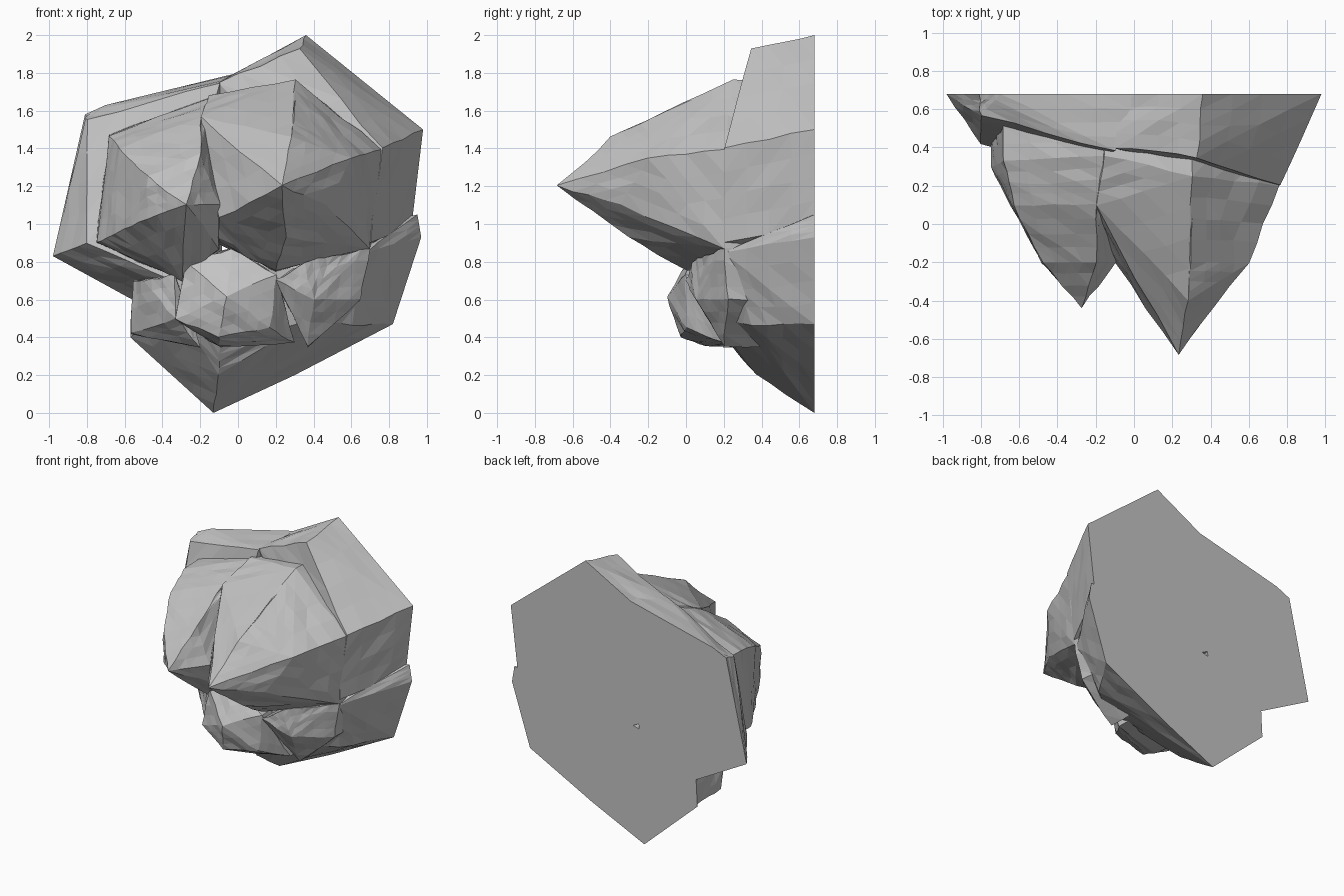
import bpy
import bmesh
import random
from mathutils import Vector

random.seed(4)
BACK = 0.68        # flat cut plane behind the rock
ROUGH = 0.006      # size of the small chipped facets

cube = bpy.data.objects.get("Cube")
if cube:
    bpy.data.objects.remove(cube, do_unlink=True)

# Single stone colour
stone = bpy.data.materials.new("grey_stone")
stone.use_nodes = True
grey = 0.55
tone = (grey, grey, grey, 1)
stone.diffuse_color = tone
shader = next(node for node in stone.node_tree.nodes if node.type == 'BSDF_PRINCIPLED')
shader.inputs["Base Color"].default_value = tone


def chip_surface(bm):
    """Break the flat sides into small facets, keeping corners and the back plane."""
    corners = set(bm.verts)
    bmesh.ops.subdivide_edges(bm, edges=bm.edges[:], cuts=3, use_grid_fill=True)
    bmesh.ops.triangulate(bm, faces=bm.faces[:])
    for vert in bm.verts:
        if vert not in corners and vert.co.y < BACK - ROUGH:
            vert.co += Vector([random.uniform(-ROUGH, ROUGH) for axis in "xyz"])


def rock_part(name, front, outline=()):
    """Convex block: front corners run straight back to the cut plane,
    where an optional outline (x, z) flares the block outwards."""
    bm = bmesh.new()
    for x, y, z in front:
        bm.verts.new((x, y, z))
        bm.verts.new((x, BACK, z))
    for x, z in outline:
        bm.verts.new((x, BACK, z))
    bmesh.ops.convex_hull(bm, input=bm.verts[:], use_existing_faces=False)
    buried = [vert for vert in bm.verts if not vert.link_faces]
    bmesh.ops.delete(bm, geom=buried, context='VERTS')
    chip_surface(bm)
    bmesh.ops.recalc_face_normals(bm, faces=bm.faces[:])

    mesh = bpy.data.meshes.new(name)
    bm.to_mesh(mesh)
    bm.free()
    mesh.materials.append(stone)
    part = bpy.data.objects.new(name, mesh)
    bpy.context.collection.objects.link(part)


# Tall upper slab against the back plane
rock_part("upper_slab",
          front=[(0.33, 0.35, 1.93), (0.76, 0.2, 1.4), (-0.1, 0.4, 1.75),
                 (0.7, 0.2, 0.9)],
          outline=[(0.36, 2), (0.98, 1.5), (0.92, 1), (0, 1.8), (-0.1, 0.9)])

# Main crystal corner with its long ridge
rock_part("main_crystal",
          front=[(0.3, 0.25, 1.76), (0.3, -0.2, 1.55), (0.28, -0.4, 1.46),
                 (0.23, -0.68, 1.2), (0.6, -0.2, 1.35), (0.76, 0.2, 1.4),
                 (0.47, -0.35, 1.1), (0.7, 0.2, 0.87), (0.2, 0, 0.75),
                 (0.25, -0.3, 0.93), (-0.1, 0, 0.9), (-0.1, -0.2, 1.03),
                 (0, -0.1, 1.4), (-0.2, 0.1, 1.57), (-0.15, 0.36, 1.68)])

# Left slab, with the left crystal stepping forward from it
rock_part("left_slab",
          front=[(-0.8, 0.57, 1.55), (-0.1, 0.38, 1.75), (-0.8, 0.42, 0.9),
                 (-0.35, 0.3, 0.7)],
          outline=[(-0.98, 0.83), (-0.81, 1.58), (-0.7, 1.63), (0, 1.8),
                   (-0.1, 0.7), (-0.56, 0.6)])
rock_part("left_crystal",
          front=[(-0.68, 0.33, 1.47), (-0.15, 0.36, 1.67), (-0.63, 0.1, 1.4),
                 (-0.2, 0.1, 1.57), (-0.48, -0.2, 1.25), (-0.2, -0.2, 1.37),
                 (-0.27, -0.44, 1.1), (-0.1, -0.2, 1.1), (-0.48, -0.2, 1.03),
                 (-0.65, 0.1, 0.95), (-0.75, 0.3, 0.9), (-0.3, 0.1, 0.7),
                 (-0.1, 0, 0.87)])

# Broad lower body, tapering to the foot
rock_part("lower_body",
          front=[(-0.1, 0.37, 0.2), (-0.1, 0.25, 0.35), (0.6, 0.35, 0.46),
                 (0.4, 0.15, 0.5), (0.68, 0.2, 0.85), (0.2, 0.1, 0.75),
                 (-0.1, 0.1, 0.85), (-0.35, 0.2, 0.6)],
          outline=[(0.97, 0.93), (0.82, 0.47), (0.3, 0.2), (-0.13, 0),
                   (-0.57, 0.4), (-0.56, 0.6), (0.95, 1.05)])

# Rounded boulders under the overhang
rock_part("centre_boulder",
          front=[(-0.06, -0.1, 0.62), (-0.1, -0.03, 0.4), (-0.03, 0.05, 0.87),
                 (-0.28, 0.05, 0.8), (-0.33, 0.05, 0.5), (-0.1, 0.1, 0.35),
                 (0.17, 0, 0.45), (0.2, 0, 0.73), (0.3, 0.2, 0.37)])
rock_part("right_boulder",
          front=[(0.2, 0, 0.7), (0.4, 0.05, 0.6), (0.37, 0.2, 0.35),
                 (0.35, 0.03, 0.8), (0.5, 0.1, 0.83), (0.7, 0.2, 0.87),
                 (0.65, 0.22, 0.6)])
rock_part("left_boulder",
          front=[(-0.55, 0.35, 0.7), (-0.57, 0.4, 0.42), (-0.5, 0.22, 0.7),
                 (-0.33, 0.1, 0.73), (-0.33, 0.1, 0.5), (-0.2, 0.2, 0.35)])
